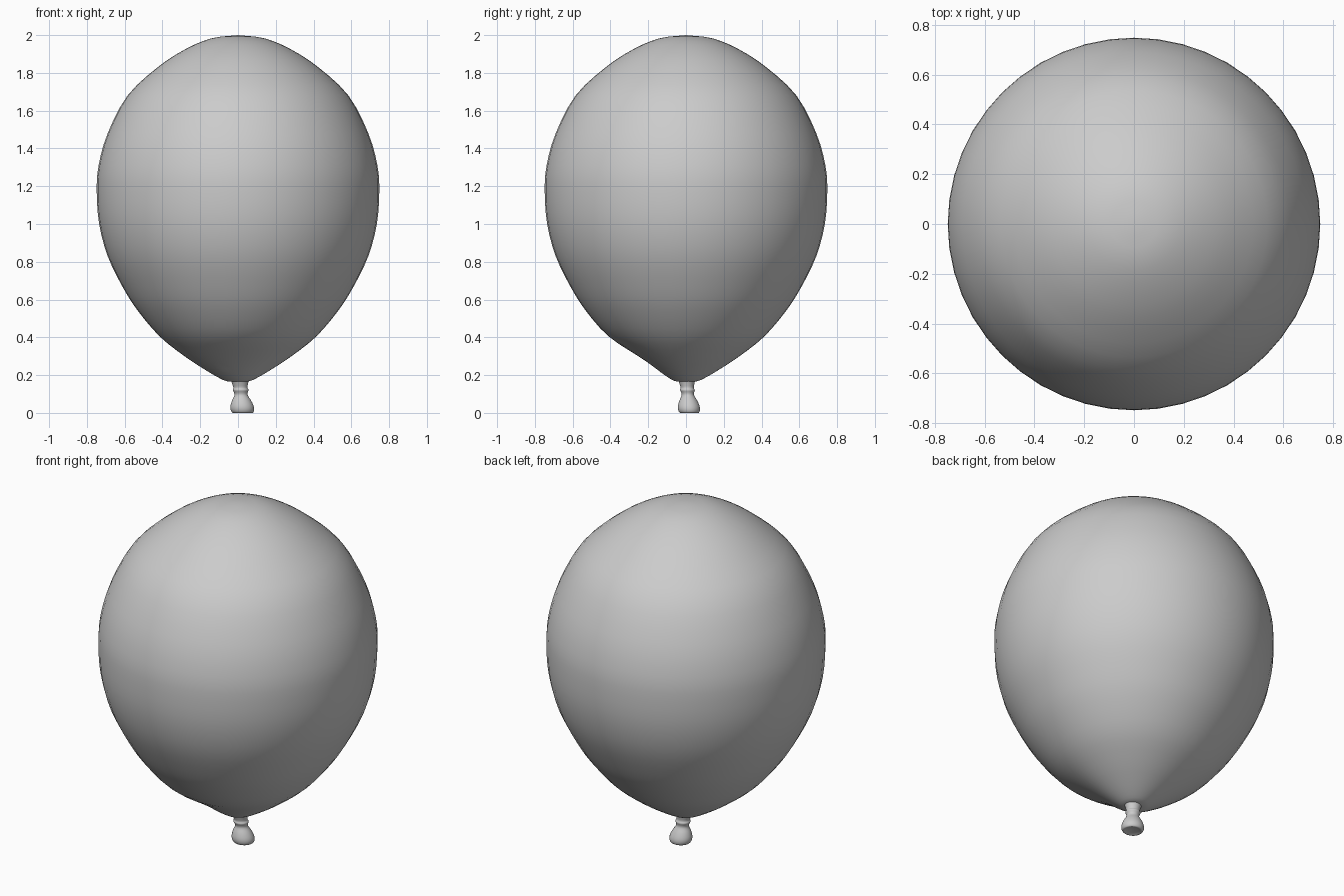
import bpy
import bmesh
import math
from mathutils import Vector

if "Cube" in bpy.data.objects:
    bpy.data.objects.remove(bpy.data.objects["Cube"])


def smooth_profile(pts, steps=3):
    """Catmull-Rom through (radius, z) points."""
    p = [Vector(q) for q in pts]
    p = [2 * p[0] - p[1]] + p + [2 * p[-1] - p[-2]]
    out = []
    for a, b, c, d in zip(p, p[1:], p[2:], p[3:]):
        for i in range(steps):
            t = i / steps
            out.append(0.5 * (2 * b + (c - a) * t + (2 * a - 5 * b + 4 * c - d) * t ** 2
                              + (3 * b - a - 3 * c + d) * t ** 3))
    return out + [p[-2]]


def lathe(name, profile, segments, shape):
    """Revolve a profile whose two ends lie on the axis; shape(r, z, angle) -> point."""
    bm = bmesh.new()
    bottom = bm.verts.new(shape(0, profile[0][1], 0))
    top = bm.verts.new(shape(0, profile[-1][1], 0))
    rings = [[bm.verts.new(shape(r, z, 2 * math.pi * i / segments)) for i in range(segments)]
             for r, z in profile[1:-1]]
    for i in range(segments):
        j = (i + 1) % segments
        bm.faces.new((bottom, rings[0][j], rings[0][i]))
        bm.faces.new((top, rings[-1][i], rings[-1][j]))
        for lo, hi in zip(rings, rings[1:]):
            bm.faces.new((lo[i], lo[j], hi[j], hi[i]))
    mesh = bpy.data.meshes.new(name)
    bm.to_mesh(mesh)
    bm.free()
    mesh.shade_smooth()
    obj = bpy.data.objects.new(name, mesh)
    bpy.context.collection.objects.link(obj)
    return obj


def body_shape(r, z, a):
    # slightly pinched on the front side just above the neck
    pinch = math.exp(-((z - 0.25) / 0.1) ** 2) * max(0, -math.sin(a)) ** 2
    r *= 1 - 0.14 * pinch
    return (r * math.cos(a), r * math.sin(a), z)


def neck_shape(r, z, a):
    # neck leans a little and its lip is slightly oval
    lean = 1 - min(z / 0.17, 1)
    return (0.01 + 0.015 * lean + r * math.cos(a),
            0.004 + 0.014 * lean + 0.93 * r * math.sin(a), z)


# inflated body
body = [(0, 0.165), (0.055, 0.167), (0.10, 0.185), (0.185, 0.235), (0.29, 0.305),
        (0.415, 0.405), (0.53, 0.54), (0.61, 0.665), (0.69, 0.83), (0.735, 1.0),
        (0.748, 1.17), (0.738, 1.31), (0.69, 1.48), (0.585, 1.68), (0.425, 1.83),
        (0.28, 1.925), (0.14, 1.983), (0, 2.0)]
lathe("balloon_body", smooth_profile(body), 48, body_shape)

# tied neck with flared lip
neck = [(0, 0.012), (0.035, 0.008), (0.053, 0.004), (0.062, 0.02), (0.061, 0.042), (0.05, 0.07),
        (0.036, 0.095), (0.036, 0.11), (0.042, 0.125), (0.037, 0.138), (0.044, 0.165),
        (0.046, 0.185), (0, 0.2)]
lathe("tied_neck", smooth_profile(neck), 32, neck_shape)

# drop the lip exactly onto the ground
neck_mesh = bpy.data.objects["tied_neck"].data
low = min(v.co.z for v in neck_mesh.vertices)
for v in neck_mesh.vertices:
    v.co.z -= low
